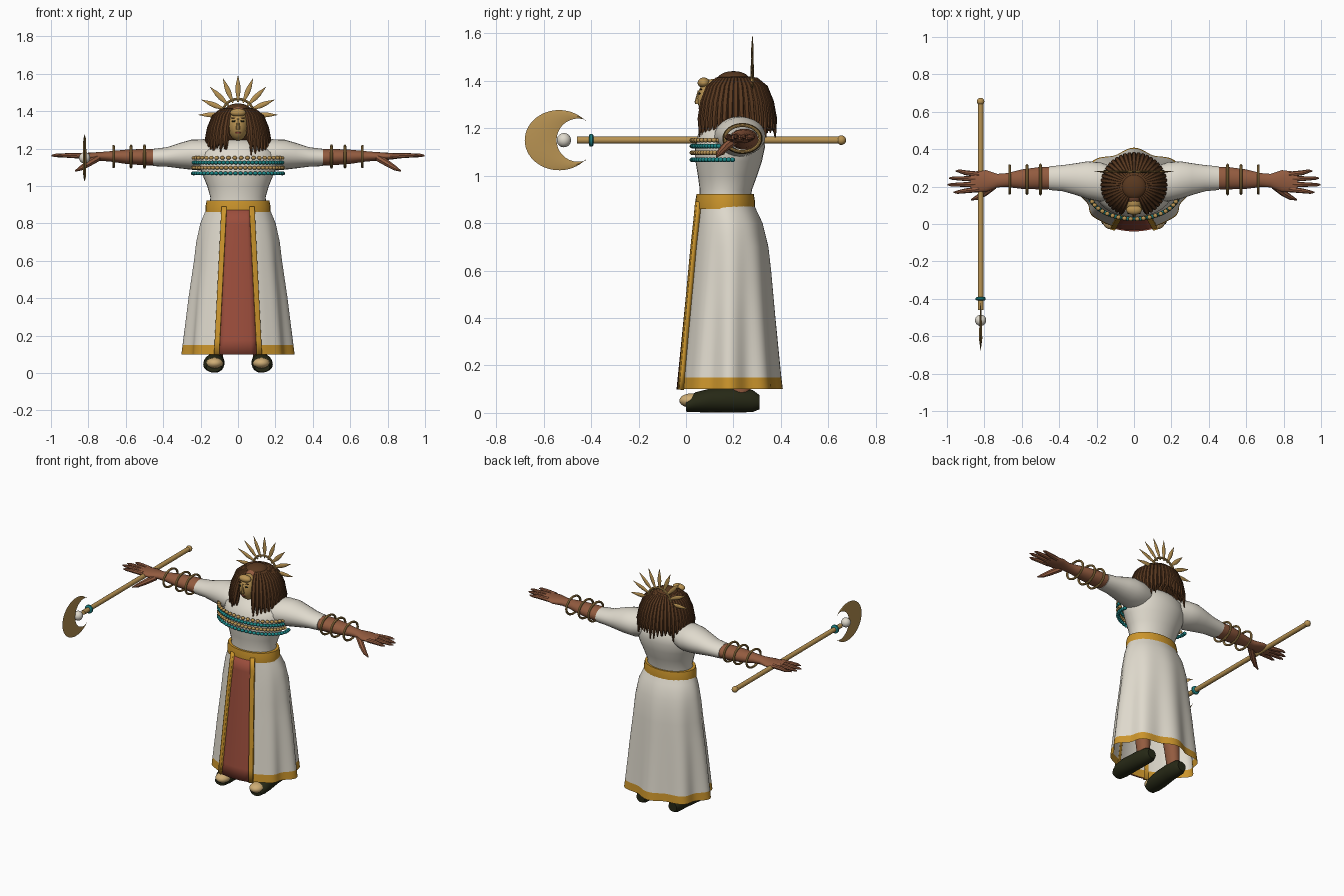
import bpy, bmesh, math, random
from mathutils import Vector, Matrix

random.seed(4)
old = bpy.data.objects.get("Cube")
if old:
    bpy.data.objects.remove(old)
made = []


def material(name, *rgb):
    m = bpy.data.materials.new(name)
    m.use_nodes = True
    m.diffuse_color = (*rgb, 1)
    m.node_tree.nodes["Principled BSDF"].inputs["Base Color"].default_value = (*rgb, 1)
    return m


WHITE = material("cream cloth", .74, .70, .61)
TRIM = material("golden trim", .60, .30, .025)
GOLD = material("old gold", .48, .29, .085)
RED = material("brick red", .33, .075, .045)
SKIN = material("brown skin", .29, .105, .05)
HAIR = material("dark brown hair", .10, .04, .014)
TEAL = material("teal", .012, .24, .24)
DARK = material("dark leather", .02, .022, .008)
TAN = material("tan", .62, .42, .18)


def finish(name, bm, *mats):
    bmesh.ops.recalc_face_normals(bm, faces=bm.faces)
    mesh = bpy.data.meshes.new(name)
    bm.to_mesh(mesh)
    bm.free()
    for m in mats:
        mesh.materials.append(m)
    ob = bpy.data.objects.new(name, mesh)
    bpy.context.collection.objects.link(ob)
    made.append(ob)
    return ob


def loft(bm, rings, caps=True):
    rows = [[bm.verts.new(p) for p in r] for r in rings]
    n = len(rows[0])
    for a, b in zip(rows, rows[1:]):
        for i in range(n):
            bm.faces.new((a[i], a[(i + 1) % n], b[(i + 1) % n], b[i]))
    if caps:
        bm.faces.new(rows[0])
        bm.faces.new(rows[-1])


def oval(axis, t, cu, cv, ru, rv, n=24):
    """Ring across an axis; u and v are the two other axes in order."""
    out = []
    for i in range(n):
        a = math.tau * i / n
        p = [cu + ru * math.cos(a), cv + rv * math.sin(a)]
        p.insert(axis, t)
        out.append(Vector(p))
    return out


def tube(name, mat, axis, sections, n=24):
    bm = bmesh.new()
    loft(bm, [oval(axis, *s, n) for s in sections])
    return finish(name, bm, mat)


def sweep(bm, path, radii, n=8):
    path = [Vector(p) for p in path]
    rings = []
    for i, p in enumerate(path):
        d = path[min(i + 1, len(path) - 1)] - path[max(i - 1, 0)]
        q = d.to_track_quat('Z', 'Y')
        rings.append([p + q @ v for v in oval(2, 0, 0, 0, radii[i], radii[i], n)])
    loft(bm, rings)


def ball(bm, at, size, segs=16):
    m = Matrix.Translation(at) @ Matrix.Diagonal((*size, 1))
    bmesh.ops.create_uvsphere(bm, u_segments=segs, v_segments=segs * 3 // 4, radius=1, matrix=m)


def ellipsoid(name, mat, at, size, segs=24):
    bm = bmesh.new()
    ball(bm, at, size, segs)
    return finish(name, bm, mat)


# Skirt profile: height, half width, front y, back y
SKIRT = [(.10, .285, -.03, .395), (.15, .28, -.025, .39), (.4, .255, 0, .37),
         (.6, .23, .02, .355), (.7, .22, .03, .345), (.8, .2, .042, .322), (.88, .168, .05, .285)]


def skirt_at(z):
    for a, b in zip(SKIRT, SKIRT[1:]):
        if z <= b[0]:
            f = (z - a[0]) / (b[0] - a[0])
            return [u + (v - u) * f for u, v in zip(a[1:], b[1:])]
    return SKIRT[-1][1:]


bm = bmesh.new()
rings = []
for z in (.10, .15, .25, .4, .5, .6, .7, .75, .8, .84, .88):
    rx, yf, yb = skirt_at(z)
    ring = []
    for i in range(96):
        a = math.tau * i / 96
        calm = min(1, max(0, (math.sin(a) + .8) * 3))
        k = 1 + .07 * (1 - z / .9) * calm * math.cos(8 * a)
        ring.append((rx * k * math.cos(a), (yf + yb) / 2 + (yb - yf) / 2 * k * math.sin(a), z))
    rings.append(ring)
loft(bm, rings, caps=False)
for f in bm.faces:
    f.material_index = int(f.calc_center_median().z < .15)
finish("skirt", bm, WHITE, TRIM)


# Front panel and its edging follow the skirt
def drape(name, mat, left, right, top, lift, thick):
    bm = bmesh.new()
    rows = []
    for j in range(11):
        f = j / 10
        z = .098 + (top - .098) * f
        rx, yf, yb = skirt_at(max(z, .1))
        row = []
        for i in range(7):
            x0, x1 = [e[0] + (e[1] - e[0]) * f for e in (left, right)]
            x = x0 + (x1 - x0) * i / 6
            y = (yf + yb) / 2 - (yb - yf) / 2 * math.sqrt(1 - (x / rx) ** 2) - lift
            row.append(bm.verts.new((x, y, z)))
        rows.append(row)
    for a, b in zip(rows, rows[1:]):
        for i in range(6):
            bm.faces.new((a[i], a[i + 1], b[i + 1], b[i]))
    ob = finish(name, bm, mat)
    mod = ob.modifiers.new("thickness", 'SOLIDIFY')
    mod.thickness, mod.offset = thick, 0


drape("front_panel", RED, (-.105, -.07), (.105, .07), .87, .006, .008)
for s, side in ((1, "left"), (-1, "right")):
    drape(side + "_panel_edging", TRIM, (s * .1, s * .06), (s * .125, s * .085), .89, .01, .02)

# Belt, torso, neck
tube("belt", TRIM, 2, [(.86, 0, .165, .174, .125), (.89, 0, .165, .174, .126), (.922, 0, .165, .168, .121)], 32)
tube("torso", WHITE, 2, [(.9, 0, .165, .15, .108), (.94, 0, .168, .148, .11), (1.0, 0, .175, .165, .125),
                         (1.06, 0, .18, .19, .14), (1.12, 0, .185, .212, .148), (1.18, 0, .19, .2, .138),
                         (1.22, 0, .195, .15, .105), (1.25, 0, .2, .07, .06)], 32)
tube("neck", SKIN, 2, [(1.2, 0, .185, .06, .06), (1.24, 0, .185, .048, .05), (1.3, 0, .185, .045, .048)])

# Arms, hands, feet
for s, side in ((1, "left"), (-1, "right")):
    tube(side + "_sleeve", WHITE, 0, [(s * x, *r) for x, *r in (
        (.1, .21, 1.165, .09, .07), (.18, .225, 1.165, .105, .085), (.25, .235, 1.167, .1, .08),
        (.31, .24, 1.162, .085, .068), (.38, .245, 1.155, .07, .052), (.455, .245, 1.152, .063, .046))])
    tube(side + "_forearm", SKIN, 0, [(s * x, *r) for x, *r in (
        (.4, .245, 1.153, .058, .042), (.5, .245, 1.154, .06, .044), (.6, .24, 1.156, .052, .038),
        (.68, .235, 1.158, .037, .028), (.73, .232, 1.158, .036, .024), (.79, .23, 1.158, .058, .02),
        (.85, .225, 1.16, .056, .015), (.875, .222, 1.162, .046, .01))])
    bm = bmesh.new()
    for y0, y1, tip in ((.265, .283, .955), (.24, .245, .99), (.212, .21, .998), (.185, .17, .965)):
        path = [(s * .83, y0, 1.16), (s * .9, (y0 + y1) / 2, 1.163), (s * (tip - .02), y1, 1.163), (s * tip, y1, 1.162)]
        sweep(bm, path, (.015, .013, .009, .003))
    sweep(bm, [(s * .75, .205, 1.15), (s * .8, .165, 1.12), (s * .84, .14, 1.095), (s * .87, .13, 1.08)],
          (.02, .018, .013, .004))
    finish(side + "_fingers", bm, SKIN)
    for x, r in ((.5, .078), (.572, .076), (.665, .074)):
        bm = bmesh.new()
        loop = oval(0, s * x, .238, 1.157, r, r * .75, 36)
        loft(bm, [[p + (p - Vector((s * x, .238, 1.157))).normalized() * .007 * math.cos(a)
                   + Vector((.007 * math.sin(a), 0, 0)) for p in loop]
                  for a in (math.tau * k / 8 for k in range(9))], caps=False)
        bmesh.ops.remove_doubles(bm, verts=bm.verts, dist=.0001)
        finish(side + "_bracelet", bm, GOLD)
    tube(side + "_shoe", DARK, 1, [(y, s * x, *r) for y, x, *r in (
        (.0, .13, .03, .04, .025), (.04, .13, .045, .056, .042), (.1, .128, .052, .056, .05),
        (.2, .12, .055, .048, .053), (.28, .118, .05, .045, .047), (.31, .118, .045, .03, .03))])
    ellipsoid(side + "_toes", TAN, (s * .125, .022, .052), (.045, .05, .03))
    tube(side + "_leg", SKIN, 2, [(.06, s * .118, .23, .035, .042), (.2, s * .115, .22, .045, .05),
                                  (.6, s * .09, .18, .06, .07)])

# Bead collar
for z, mat, count, spread in ((1.15, GOLD, 20, 1.35), (1.125, TEAL, 30, 1.35),
                              (1.097, GOLD, 28, 1.45), (1.067, TEAL, 32, 1.75)):
    bm = bmesh.new()
    for i in range(count):
        a = spread * (2 * i / (count - 1) - 1)
        ball(bm, (.24 * math.sin(a), .17 - .143 * math.cos(a), z), (.013, .012, .01), 10)
    finish("bead_row", bm, mat)

# Head with golden mask
ellipsoid("head", SKIN, (0, .19, 1.335), (.075, .1, .1))
ellipsoid("mask", GOLD, (0, .115, 1.325), (.054, .067, .083))
ellipsoid("forehead_ornament", GOLD, (0, .075, 1.392), (.042, .026, .022))
tube("nose", GOLD, 2, [(1.303, 0, .052, .011, .013), (1.312, 0, .05, .011, .014), (1.36, 0, .058, .005, .008)], 8)
for s, side in ((1, "left"), (-1, "right")):
    ellipsoid(side + "_eye", DARK, (s * .022, .0565, 1.346), (.014, .0045, .0045), 12)
    ellipsoid(side + "_eyebrow", HAIR, (s * .023, .063, 1.364), (.016, .0045, .003), 12)
ellipsoid("mouth", RED, (0, .057, 1.284), (.016, .0045, .005), 12)

# Hair: cap, bun and hanging locks, parted at the face
ellipsoid("hair_cap", HAIR, (0, .225, 1.315), (.12, .125, .108))
ellipsoid("hair_bun", HAIR, (0, .2, 1.405), (.068, .068, .036))
bm = bmesh.new()
for layer, (scale, count) in enumerate(((1, 44), (.88, 36))):
    for i in range(count):
        a = math.tau * (i + .5 * layer) / count
        if abs(math.remainder(a, math.tau)) < .36:
            continue
        end = 1.175 + random.uniform(-.025, .03) + .02 * layer
        path = [(r * scale * math.sin(a), .21 - r * scale * math.cos(a) * .97, z) for r, z in (
            (.04, 1.415), (.09, 1.405), (.128, 1.372), (.152, 1.31), (.167, 1.24), (.172, end))]
        sweep(bm, path, (.007, .011, .014, .016, .014, .003), 6)
finish("hair_locks", bm, HAIR)

# Sunray headdress
for i in range(9):
    ray = tube("headdress_ray", GOLD, 2, [(.07, 0, 0, .004, .003), (.13, 0, 0, .014, .005),
                                          (.16, 0, 0, .012, .005), (.21, 0, 0, .001, .001)], 8)
    ray.rotation_euler = (0, math.radians(22.5 * (i - 4)), 0)
    ray.location = (0, .28, 1.38)
bm = bmesh.new()
arc = [math.pi * k / 20 for k in range(21)]
sweep(bm, [(.085 * math.cos(a), .28, 1.38 + .085 * math.sin(a)) for a in arc], [.007] * 21)
finish("headdress_band", bm, GOLD)

# Staff with crescent and pearl
SX, SZ = -.82, 1.15
tube("staff", GOLD, 1, [(-.46, SX, SZ, .015, .015), (.66, SX, SZ, .015, .015)], 16)
ellipsoid("staff_knob", GOLD, (SX, .655, SZ), (.02, .02, .02), 16)
tube("staff_ring", TEAL, 1, [(-.41, SX, SZ, .02, .02), (-.405, SX, SZ, .027, .027),
                             (-.395, SX, SZ, .027, .027), (-.39, SX, SZ, .02, .02)], 20)
ellipsoid("pearl", WHITE, (SX, -.515, SZ), (.03, .03, .03))
bm = bmesh.new()
rings = []
for k in range(41):
    f = 2 * k / 40 - 1
    a, b = math.pi + f * math.radians(140.5), math.pi + f * math.radians(110.6)
    outer = Vector((SX, -.535 + .145 * math.cos(a), SZ + .127 * math.sin(a)))
    inner = Vector((SX, -.455 + .091 * math.cos(b), SZ + .091 * math.sin(b)))
    mid = (outer + inner) / 2
    t = Vector((.001 + .008 * (1 - f * f), 0, 0))
    rings.append([outer, mid + t, inner + Vector((0, .0005, 0)), mid - t])
loft(bm, rings)
finish("crescent", bm, GOLD)

# Smooth shading with sharp edges kept
bpy.ops.object.select_all(action='DESELECT')
for ob in made:
    ob.select_set(True)
bpy.context.view_layer.objects.active = made[0]
bpy.ops.object.shade_smooth_by_angle(angle=math.radians(40))
